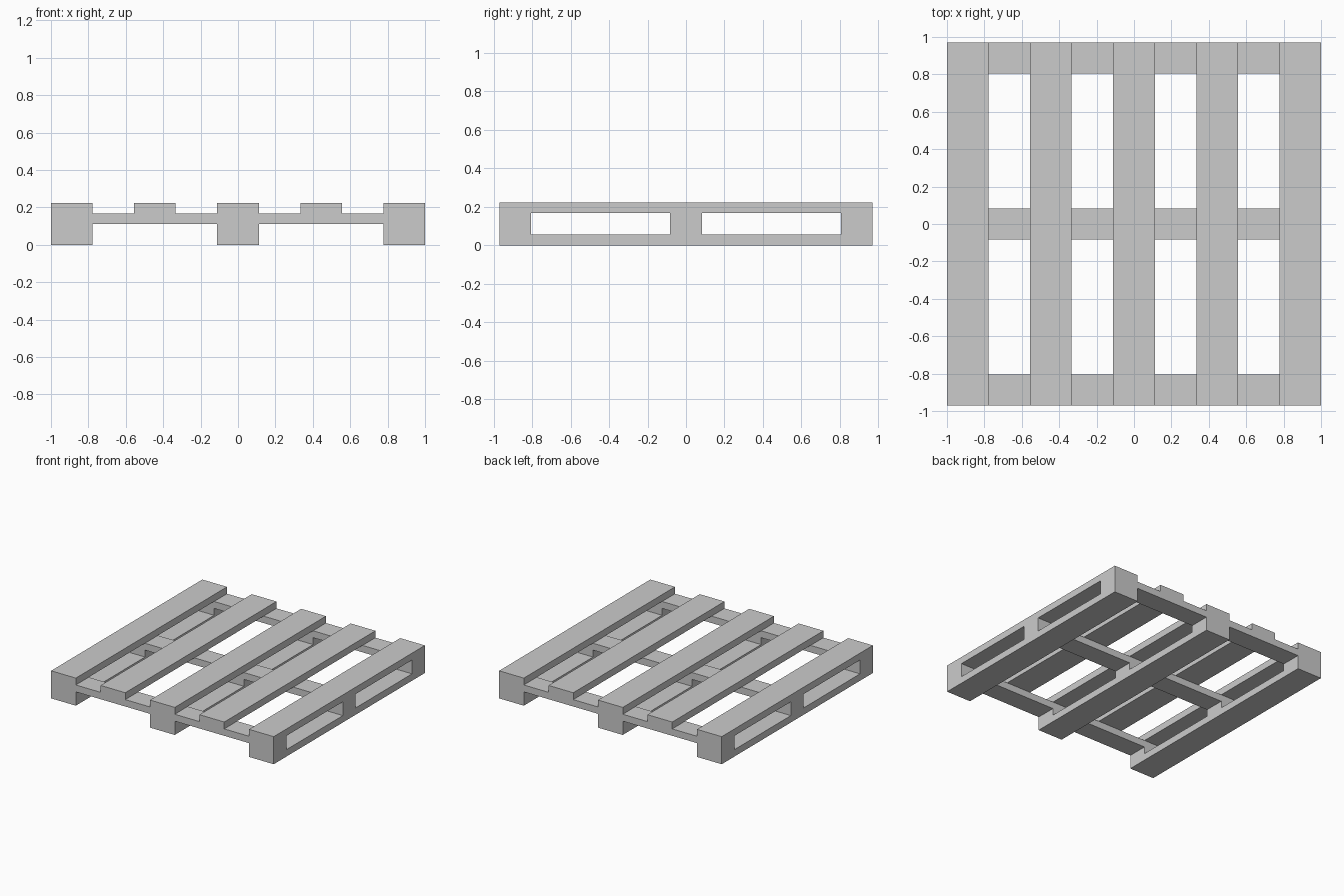
import bpy

if "Cube" in bpy.data.objects:
    bpy.data.objects.remove(bpy.data.objects["Cube"])

LENGTH = 1.94      # overall size along y
BOARD_W = 0.222    # width of slats, blocks and runners
CROSS_W = 0.165    # width of cross boards along y
T = 0.056          # thickness of every layer


def box(name, center, size):
    bpy.ops.mesh.primitive_cube_add(size=1, location=center)
    ob = bpy.context.object
    ob.name = name
    ob.scale = size
    bpy.ops.object.transform_apply(location=False, rotation=False, scale=True)
    return ob


runner_xs = [i * (1 - BOARD_W / 2) for i in (-1, 0, 1)]
cross_ys = [i * (LENGTH - CROSS_W) / 2 for i in (-1, 0, 1)]

# Bottom runners with spacer blocks
for x in runner_xs:
    box("bottom_runner", (x, 0, T * 0.5), (BOARD_W, LENGTH, T))
    for y in cross_ys:
        box("spacer_block", (x, y, T * 1.5), (BOARD_W, CROSS_W, T))

# Cross boards
for y in cross_ys:
    box("cross_board", (0, y, T * 2.5), (2, CROSS_W, T))

# Top deck slats
for i in range(-2, 3):
    box("deck_slat", (i * (1 - BOARD_W / 2) / 2, 0, T * 3.5), (BOARD_W, LENGTH, T))
